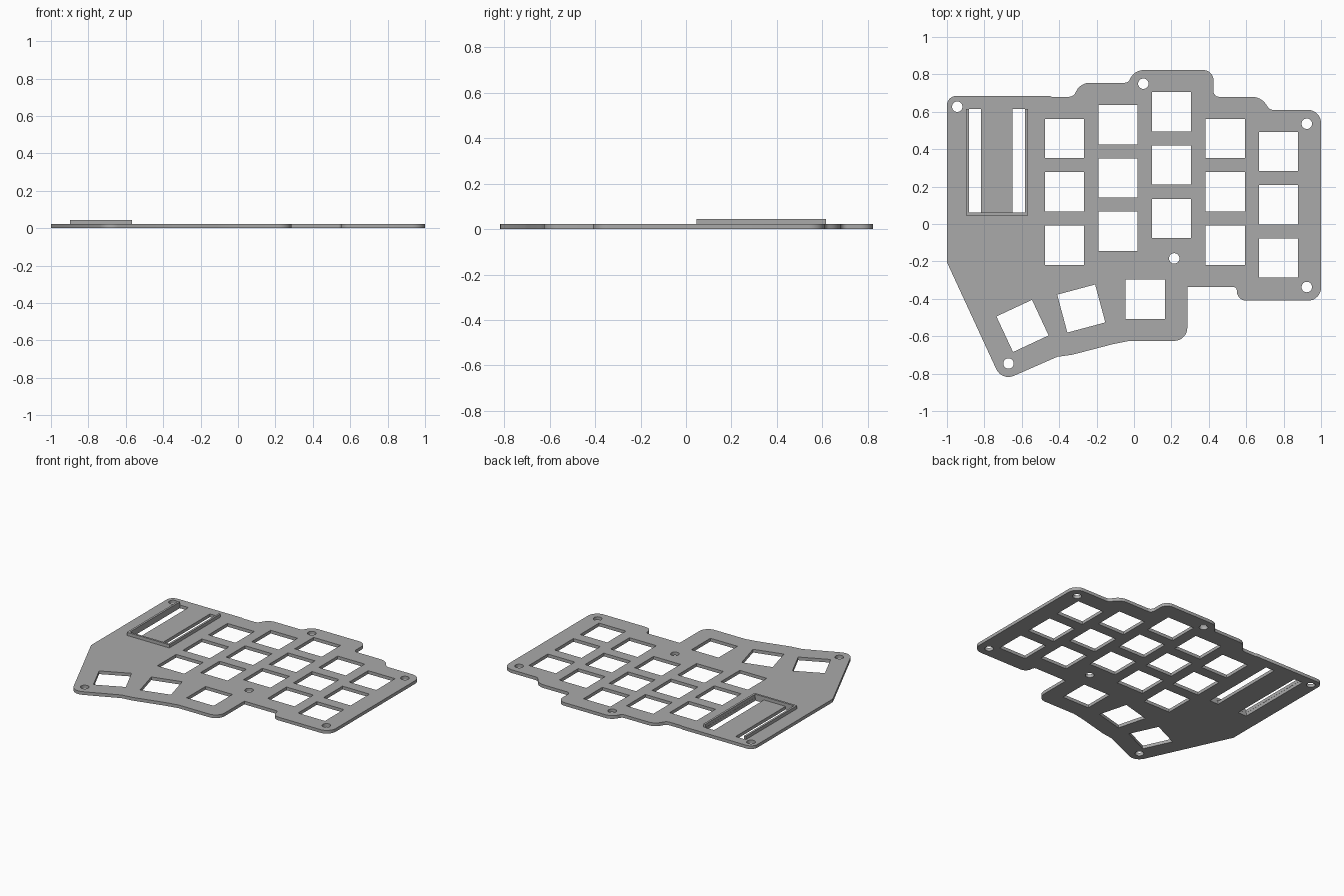
import bpy
import bmesh
import math
from mathutils import Vector, Matrix

cube = bpy.data.objects.get("Cube")
if cube:
    bpy.data.objects.remove(cube, do_unlink=True)

THICK = 0.0225
KEY = 0.21

grey = bpy.data.materials.new("plate grey")
grey.use_nodes = True
colour = (0.4, 0.4, 0.4, 1)
grey.diffuse_color = colour
grey.node_tree.nodes["Principled BSDF"].inputs["Base Color"].default_value = colour


def rounded(corners, steps=8):
    """Turn (x, y, radius) corners into a filleted loop."""
    loop = []
    for i, (x, y, r) in enumerate(corners):
        p = Vector((x, y))
        if r == 0:
            loop.append(p)
            continue
        a = (Vector(corners[i - 1][:2]) - p).normalized()
        b = (Vector(corners[(i + 1) % len(corners)][:2]) - p).normalized()
        half = a.angle(b) / 2
        centre = p + (a + b).normalized() * r / math.sin(half)
        start = p + a * r / math.tan(half) - centre
        end = p + b * r / math.tan(half) - centre
        sweep = start.angle_signed(end)
        for k in range(steps + 1):
            loop.append(centre + Matrix.Rotation(-sweep * k / steps, 2) @ start)
    return loop


def rectangle(x, y, w, h, degrees=0):
    turn = Matrix.Rotation(math.radians(degrees), 2)
    return [Vector((x, y)) + turn @ Vector((sx * w / 2, sy * h / 2))
            for sx, sy in ((-1, -1), (1, -1), (1, 1), (-1, 1))]


def circle(x, y, r, n=32):
    return [Vector((x + r * math.cos(math.tau * k / n),
                    y + r * math.sin(math.tau * k / n))) for k in range(n)]


def sheet(name, loops, z):
    """Extrude a filled outline with holes into a flat part."""
    curve = bpy.data.curves.new(name, "CURVE")
    curve.dimensions = "2D"
    curve.fill_mode = "BOTH"
    curve.extrude = THICK / 2
    for loop in loops:
        spline = curve.splines.new("POLY")
        spline.points.add(len(loop) - 1)
        for point, p in zip(spline.points, loop):
            point.co = (p.x, p.y, 0, 1)
        spline.use_cyclic_u = True
    temp = bpy.data.objects.new(name + " curve", curve)
    bpy.context.collection.objects.link(temp)
    bpy.context.view_layer.update()
    mesh = bpy.data.meshes.new_from_object(
        temp.evaluated_get(bpy.context.evaluated_depsgraph_get()))
    bpy.data.objects.remove(temp, do_unlink=True)
    bm = bmesh.new()
    bm.from_mesh(mesh)
    bmesh.ops.remove_doubles(bm, verts=bm.verts, dist=0.0001)
    bmesh.ops.recalc_face_normals(bm, faces=bm.faces)
    bmesh.ops.translate(bm, verts=bm.verts, vec=(0, 0, z + THICK / 2))
    bm.to_mesh(mesh)
    bm.free()
    mesh.materials.clear()
    mesh.materials.append(grey)
    obj = bpy.data.objects.new(name, mesh)
    bpy.context.collection.objects.link(obj)
    bpy.ops.object.select_all(action="DESELECT")
    obj.select_set(True)
    bpy.context.view_layer.objects.active = obj
    bpy.ops.object.shade_smooth_by_angle(angle=math.radians(30))
    return obj


# Plate outline, clockwise from the back corner
outline = rounded([
    (-1, .685, .05), (-.45, .685, 0), (-.44, .68, 0),
    (-.325, .68, .04), (-.285, .755, .08), (-.03, .755, .03), (0, .823, .08),
    (.425, .823, .055), (.425, .68, .03), (.68, .68, .09), (.725, .61, .04),
    (1, .61, .07), (1, -.41, .07), (.55, -.41, .05), (.55, -.337, .02),
    (.285, -.337, 0), (.285, -.625, .07), (-.025, -.625, 0),
    (-.115, -.643, 0), (-.33, -.699, 0), (-.41, -.71, 0),
    (-.707, -.84, .072), (-1, -.205, 0)])

# Key openings: staggered columns of three, then the thumb fan
holes = []
for x, y in ((-.371, .172), (-.086, .246), (.2, .315), (.488, .172), (.773, .103)):
    holes += [rectangle(x, y + row * .285, KEY, KEY) for row in (-1, 0, 1)]
for x, y, turn in ((.06, -.402, 0), (-.282, -.452, 15), (-.596, -.545, 25)):
    holes.append(rectangle(x, y, KEY, KEY, turn))

# Screw holes
for x, y in ((-.945, .627), (.05, .75), (.924, .536),
             (.924, -.337), (.215, -.184), (-.671, -.746)):
    holes.append(circle(x, y, .028))

# Two long pin slots
for x in (-.851, -.616):
    holes.append(rectangle(x, .338, .067, .556))

sheet("key_plate", [outline] + holes, 0)

# Raised U-shaped rim around the slots, open at the back
left, right, front, back, wall = -.898, -.567, .046, .616, .0145
rim = [(left, back), (left, front), (right, front), (right, back),
       (right - wall, back), (right - wall, front + wall),
       (left + wall, front + wall), (left + wall, back)]
sheet("controller_rim", [[Vector(p) for p in rim]], THICK)
